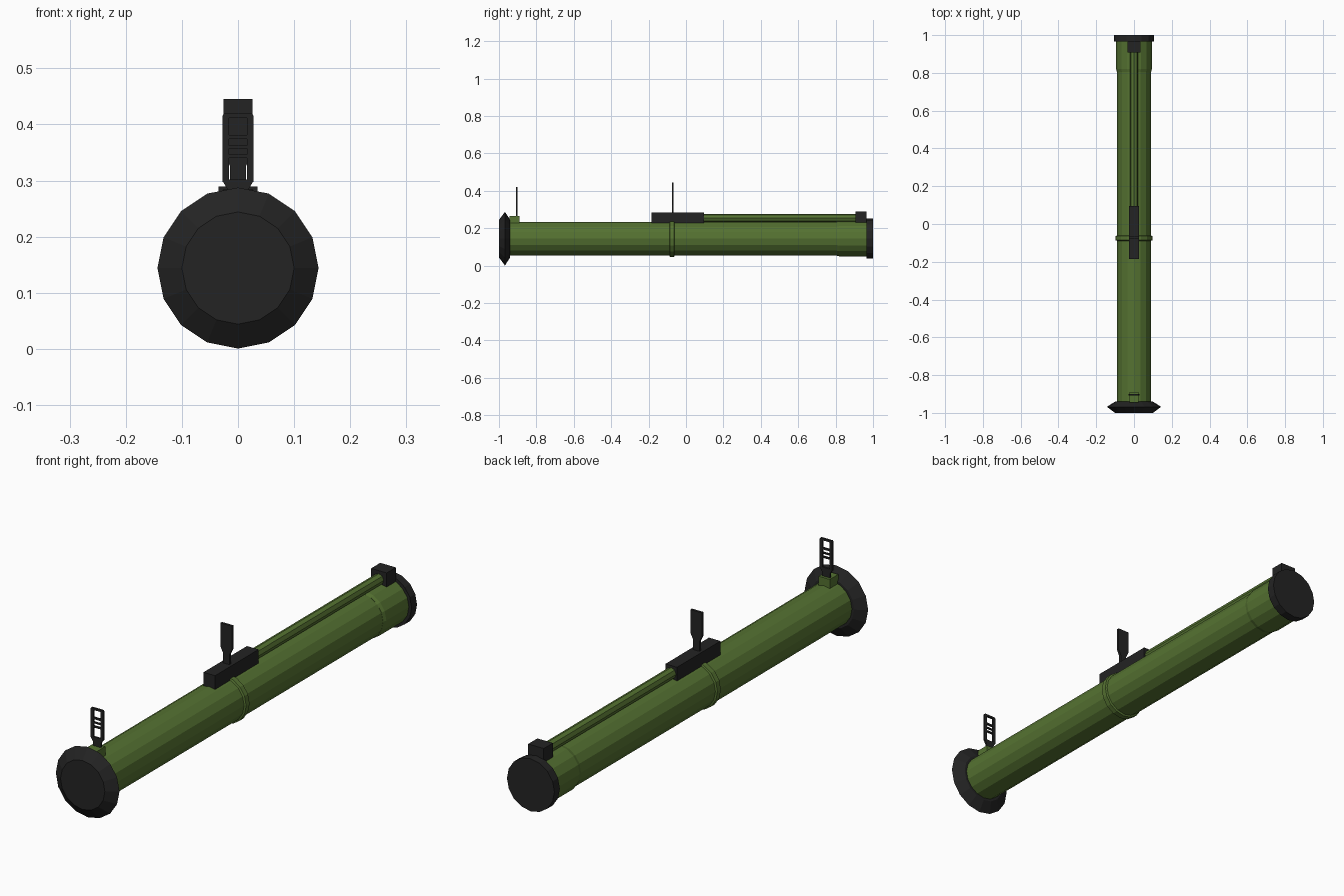
import bpy, bmesh, math

cube = bpy.data.objects.get("Cube")
if cube:
    bpy.data.objects.remove(cube, do_unlink=True)

AXIS = 0.144  # height of the tube centre line


def material(name, color):
    m = bpy.data.materials.new(name)
    m.use_nodes = True
    m.diffuse_color = color
    bsdf = next(n for n in m.node_tree.nodes if n.type == 'BSDF_PRINCIPLED')
    bsdf.inputs["Base Color"].default_value = color
    bsdf.inputs["Roughness"].default_value = 0.7
    return m


green = material("olive green", (0.09, 0.168, 0.031, 1))
black = material("matte black", (0.017, 0.017, 0.017, 1))


def finish(name, bm, mat):
    bmesh.ops.recalc_face_normals(bm, faces=bm.faces)
    mesh = bpy.data.meshes.new(name)
    bm.to_mesh(mesh)
    bm.free()
    mesh.materials.append(mat)
    obj = bpy.data.objects.new(name, mesh)
    bpy.context.collection.objects.link(obj)
    return obj


def lathe(name, profile, mat, sides=16, z=AXIS):
    """Closed solid turned around the y direction from (y, radius) points."""
    bm = bmesh.new()
    rings = []
    for y, r in profile:
        angles = [2 * math.pi * i / sides for i in range(sides)]
        rings.append([bm.verts.new((r * math.cos(a), y, z + r * math.sin(a))) for a in angles])
    for a, b in zip(rings, rings[1:]):
        for i in range(sides):
            j = (i + 1) % sides
            bm.faces.new((a[i], a[j], b[j], b[i]))
    bm.faces.new(rings[0])
    bm.faces.new(rings[-1])
    return finish(name, bm, mat)


def plates(name, outlines, y, depth, mat):
    """Symmetric plates: each outline lists (half width, z) from bottom to top."""
    bm = bmesh.new()
    for outline in outlines:
        pts = outline + [(-x, z) for x, z in reversed(outline)]
        add_prism(bm, pts, y, depth)
    return finish(name, bm, mat)


def add_prism(bm, pts, y, depth):
    face = bm.faces.new([bm.verts.new((x, y - depth / 2, z)) for x, z in pts])
    ext = bmesh.ops.extrude_face_region(bm, geom=[face], use_keep_orig=True)
    new = [v for v in ext["geom"] if isinstance(v, bmesh.types.BMVert)]
    bmesh.ops.translate(bm, verts=new, vec=(0, depth, 0))


def block(name, half_x, y0, y1, z0, z1, mat):
    return plates(name, [[(half_x, z0), (half_x, z1)]], (y0 + y1) / 2, y1 - y0, mat)


# Main tube with its sleeve, ring and end caps
lathe("main_tube", [(-0.96, 0.09), (0.98, 0.09)], green)
lathe("rear_sleeve", [(0.805, 0.0905), (0.82, 0.0945), (0.975, 0.0945)], green)
lathe("middle_ring", [(-0.089, 0.09), (-0.086, 0.097), (-0.064, 0.097), (-0.061, 0.09)], green)
lathe("front_cap", [(-1, 0.1), (-0.968, 0.1435), (-0.94, 0.1)], black)
lathe("rear_cap", [(0.965, 0.107), (1, 0.107)], black)

# Top rod held between two housings
lathe("top_rod", [(0.05, 0.022), (0.93, 0.022)], green, sides=8, z=0.255)
block("trigger_housing", 0.026, -0.185, 0.095, 0.222, 0.285, black)
block("rod_end_block", 0.035, 0.907, 0.966, 0.222, 0.289, black)

# Rear sight: plate on a narrow stem
plates("rear_sight",
       [[(0.014, 0.28), (0.014, 0.325), (0.026, 0.35), (0.026, 0.445)]],
       -0.071, 0.01, black)

# Front sight: tapered foot, open frame and crossbars
block("front_sight_base", 0.025, -0.945, -0.89, 0.215, 0.266, green)
bars = [(0.297, 0.302), (0.34, 0.346), (0.357, 0.362), (0.374, 0.381), (0.411, 0.419)]
outlines = [[(0.018, 0.26), (0.018, 0.283), (0.028, 0.3)]]
outlines += [[(0.02, z0), (0.02, z1)] for z0, z1 in bars]
frame = plates("front_sight_frame", outlines, -0.905, 0.008, black)

# Uprights of the front sight frame
bm = bmesh.new()
for s in (-1, 1):
    add_prism(bm, [(s * x, z) for x, z in
                   ((0.016, 0.297), (0.028, 0.297), (0.028, 0.415), (0.025, 0.419), (0.016, 0.419))],
              -0.905, 0.008)
finish("front_sight_uprights", bm, black)
